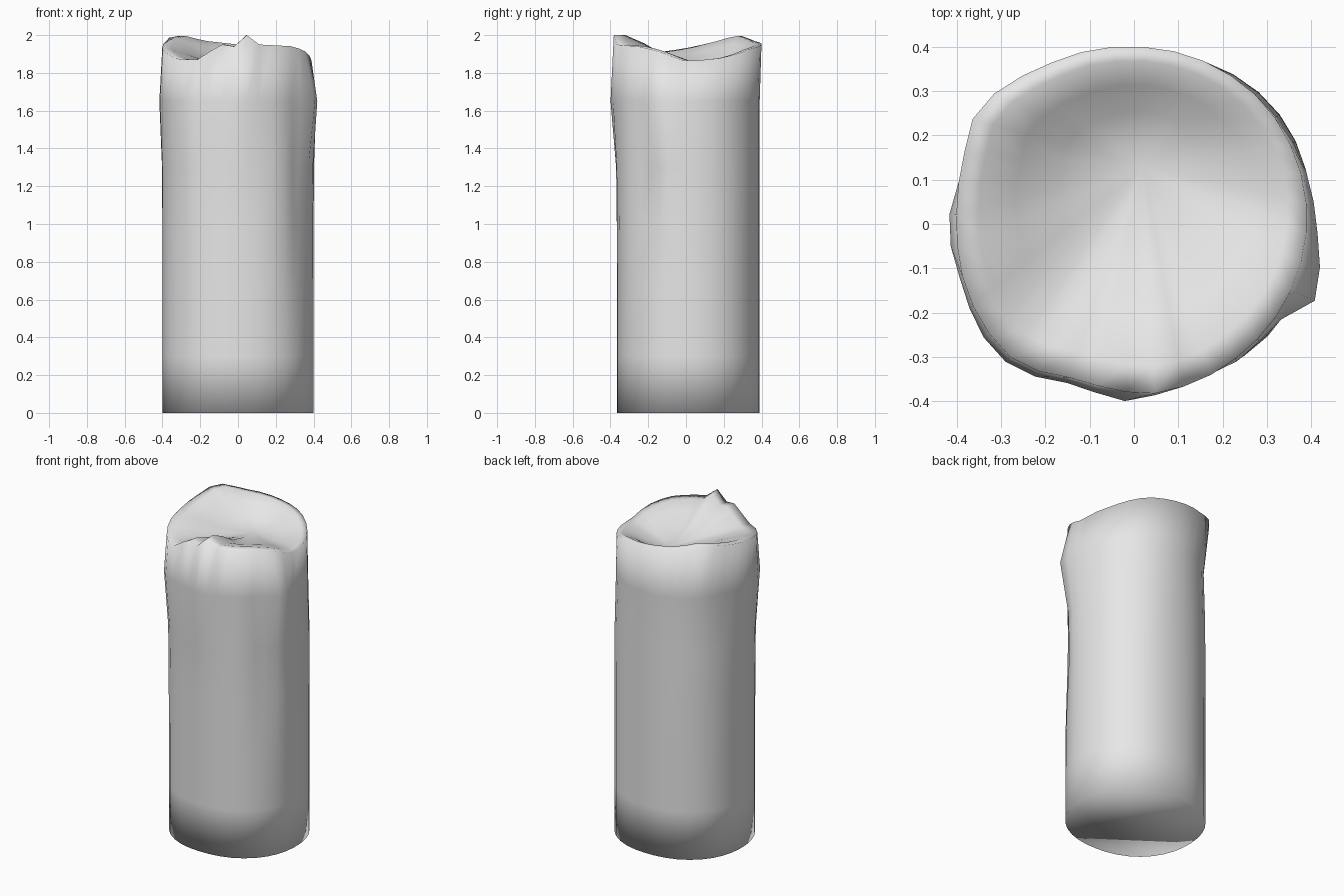
import bpy
import bmesh
import math
from mathutils import Vector

default_cube = bpy.data.objects.get("Cube")
if default_cube:
    bpy.data.objects.remove(default_cube, do_unlink=True)

SIDES = 36
ANGLES = [math.radians(360 * i / SIDES + 7) for i in range(SIDES)]

# Profiles around the body: (angle in degrees, value), counted from +x
RIM_HEIGHT = [(0, 1.86), (30, 1.88), (60, 1.93), (90, 1.95), (120, 1.97), (140, 2.0),
              (155, 1.97), (180, 1.93), (200, 1.91), (220, 1.87), (238, 1.87), (250, 1.93),
              (257, 1.95), (267, 1.94), (277, 2.0), (287, 1.95), (320, 1.94), (340, 1.91)]
RIM_RADIUS = [(0, .39), (45, .4), (90, .4), (120, .41), (144, .44), (160, .41), (180, .4),
              (215, .41), (230, .41), (250, .37), (277, .385), (310, .38), (340, .385)]
BULGE_RADIUS = [(0, .41), (45, .4), (90, .39), (135, .4), (160, .4), (180, .42), (200, .41),
                (215, .425), (230, .425), (250, .383), (267, .4), (290, .375), (310, .39),
                (325, .395), (338, .45), (345, .434)]


def around(table, angle):
    """Value of a closed profile at an angle."""
    deg = math.degrees(angle) % 360
    points = table + [(table[0][0] + 360, table[0][1])]
    for (a, va), (b, vb) in zip(points, points[1:]):
        if a <= deg <= b:
            return va + (vb - va) * (deg - a) / (b - a)
    return table[0][1]


def bump(angle, centre, width):
    """Soft hump around one direction."""
    gap = (math.degrees(angle) - centre + 180) % 360 - 180
    return math.exp(-(gap / width) ** 2)


def base_point(angle):
    """Slightly squared ellipse at the foot."""
    c, s = math.cos(angle), math.sin(angle)
    k = (abs(c) ** 2.2 + abs(s) ** 2.2) ** (-1 / 2.2)
    return Vector((0.4 * k * c, 0.0125 + 0.3775 * k * s, 0))


def polar(angle, radius, z):
    return Vector((radius * math.cos(angle), radius * math.sin(angle), z))


def wall_point(angle, z, blend, dent):
    """Wall between the foot outline and the bulge, with a groove at the front."""
    p = base_point(angle).lerp(polar(angle, around(BULGE_RADIUS, angle), 0), blend)
    p *= 1 - dent * bump(angle, 325, 11)
    p.z = z
    return p


bm = bmesh.new()
rings = []

# Wall, from the foot to the bulge: height, blend to bulge, groove depth
for z, blend, dent in [(0, 0, 0), (.3, 0, 0), (.65, 0, .01), (1, .05, .05),
                       (1.3, .15, .07), (1.65, 1, .02)]:
    rings.append([bm.verts.new(wall_point(a, z, blend, dent)) for a in ANGLES])

# Uneven rim folding in to a shallow hollow: distance from middle, rim height kept
hollow = Vector((0.02, 0.13, 1.84))
for reach, keep in [(1, 1), (.88, 1), (.68, .72), (.45, .28), (.2, .06)]:
    ring = []
    for a in ANGLES:
        rim = polar(a, around(RIM_RADIUS, a), around(RIM_HEIGHT, a))
        p = hollow.lerp(rim, reach)
        p.z = hollow.z + (rim.z - hollow.z) * keep
        ring.append(bm.verts.new(p))
    rings.append(ring)

# Skin the rings, close the base and the hollow
for low, high in zip(rings, rings[1:]):
    for i in range(SIDES):
        j = (i + 1) % SIDES
        bm.faces.new((low[i], low[j], high[j], high[i]))
bm.faces.new(list(reversed(rings[0])))
tip = bm.verts.new(hollow)
for i in range(SIDES):
    bm.faces.new((rings[-1][i], rings[-1][(i + 1) % SIDES], tip))
for face in bm.faces:
    face.smooth = True

mesh = bpy.data.meshes.new("candle_body")
bm.to_mesh(mesh)
bm.free()
candle = bpy.data.objects.new("candle_body", mesh)
bpy.context.collection.objects.link(candle)

# Wax colour
wax = bpy.data.materials.new("pale_grey_wax")
wax.use_nodes = True
colour = (0.8, 0.8, 0.8, 1)
wax.diffuse_color = colour
wax.node_tree.nodes["Principled BSDF"].inputs["Base Color"].default_value = colour
mesh.materials.append(wax)
